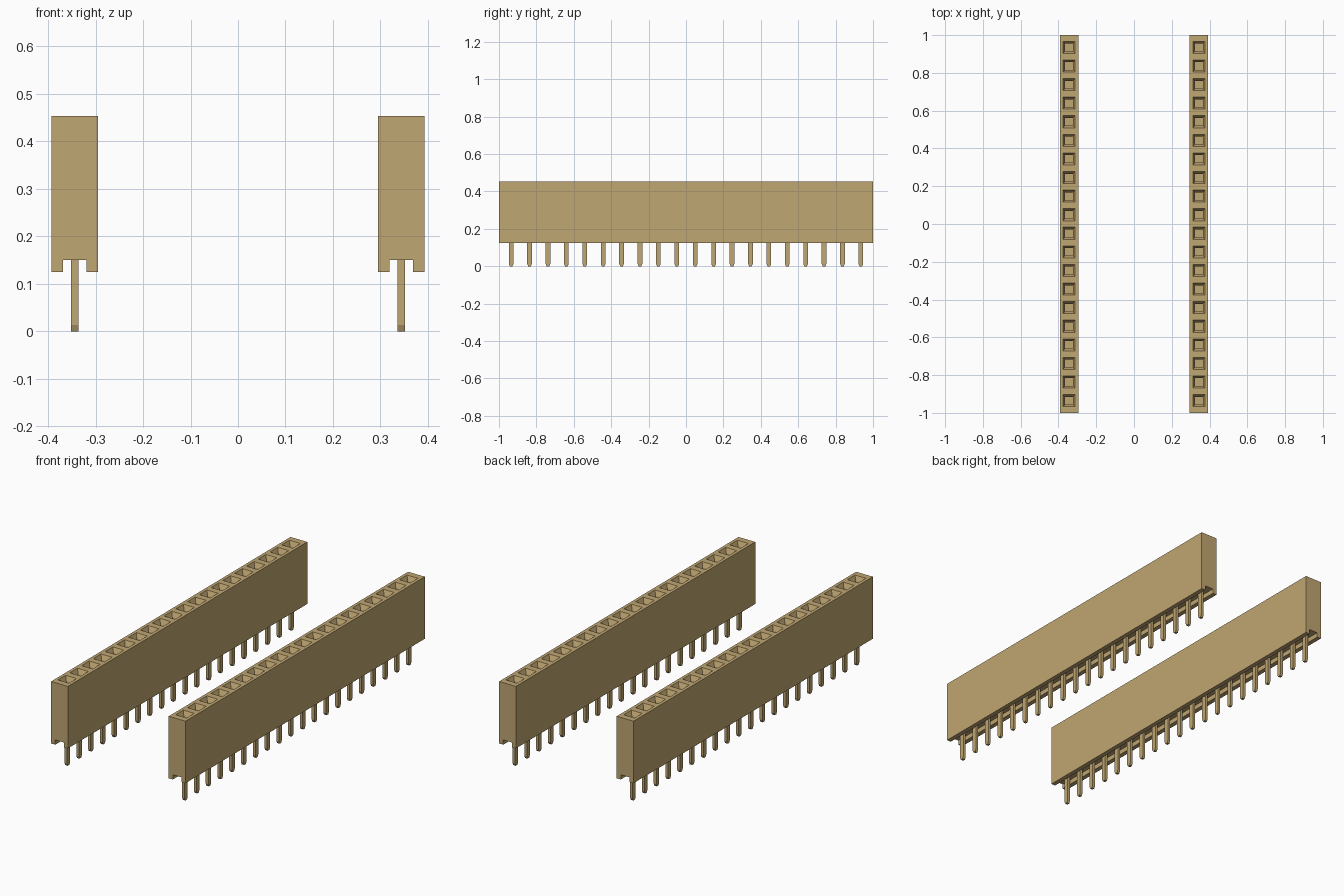
import bpy
import bmesh

if "Cube" in bpy.data.objects:
    bpy.data.objects.remove(bpy.data.objects["Cube"], do_unlink=True)

# Dimensions
COUNT, PITCH = 20, 0.0984
HALF_W, BOTTOM, TOP = 0.049, 0.125, 0.453
SLOT_W, SLOT_TOP = 0.025, 0.15
ROW_X = 0.344
centres = [(i - (COUNT - 1) / 2) * PITCH for i in range(COUNT)]
bounds = [-1] + [c + PITCH / 2 for c in centres[:-1]] + [1]

# Single tan colour
tan = bpy.data.materials.new("tan")
tan.use_nodes = True
tan.diffuse_color = (0.53, 0.385, 0.17, 1)
tan.node_tree.nodes["Principled BSDF"].inputs["Base Color"].default_value = tan.diffuse_color


def ring(bm, x0, x1, y0, y1, z):
    corners = [(x0, y0), (x1, y0), (x1, y1), (x0, y1)]
    return [bm.verts.new((x, y, z)) for x, y in corners]


def bridge(bm, a, b):
    n = len(a)
    for i in range(n):
        bm.faces.new((a[i], a[(i + 1) % n], b[(i + 1) % n], b[i]))


def stack(bm, rings):
    for a, b in zip(rings, rings[1:]):
        bridge(bm, a, b)
    bm.faces.new(rings[-1])


def finish(bm, name):
    bmesh.ops.remove_doubles(bm, verts=bm.verts, dist=0.0001)
    bmesh.ops.recalc_face_normals(bm, faces=bm.faces)
    mesh = bpy.data.meshes.new(name)
    bm.to_mesh(mesh)
    bm.free()
    mesh.materials.append(tan)
    return mesh


# Housing: slotted profile lofted along y, with funnelled sockets on top
bm = bmesh.new()
profile = [(HALF_W, TOP), (HALF_W, BOTTOM), (SLOT_W, BOTTOM), (SLOT_W, SLOT_TOP),
           (-SLOT_W, SLOT_TOP), (-SLOT_W, BOTTOM), (-HALF_W, BOTTOM), (-HALF_W, TOP)]
sections = [[bm.verts.new((x, y, z)) for x, z in profile] for y in bounds]
for a, b in zip(sections, sections[1:]):
    for i in range(len(profile) - 1):
        bm.faces.new((a[i], a[i + 1], b[i + 1], b[i]))
bm.faces.new(sections[0])
bm.faces.new(sections[-1])
for c, y0, y1 in zip(centres, bounds, bounds[1:]):
    rings = [ring(bm, -HALF_W, HALF_W, y0, y1, TOP)]
    for half, z in ((0.032, TOP), (0.02, TOP - 0.025), (0.02, 0.2)):
        rings.append(ring(bm, -half, half, c - half, c + half, z))
    stack(bm, rings)
housing = finish(bm, "housing")

# Pins: flat blades tapered at the tip
bm = bmesh.new()
for c in centres:
    rings = [ring(bm, -0.0075, 0.0075, c - h, c + h, z)
             for h, z in ((0.0125, SLOT_TOP), (0.0125, 0.013), (0.007, 0))]
    bm.faces.new(rings[0])
    stack(bm, rings)
pins = finish(bm, "pins")

# Two matching rows
for side, x in (("left", ROW_X), ("right", -ROW_X)):
    for part, mesh in (("housing", housing), ("pins", pins)):
        obj = bpy.data.objects.new(f"{side}_{part}", mesh)
        obj.location.x = x
        bpy.context.collection.objects.link(obj)
